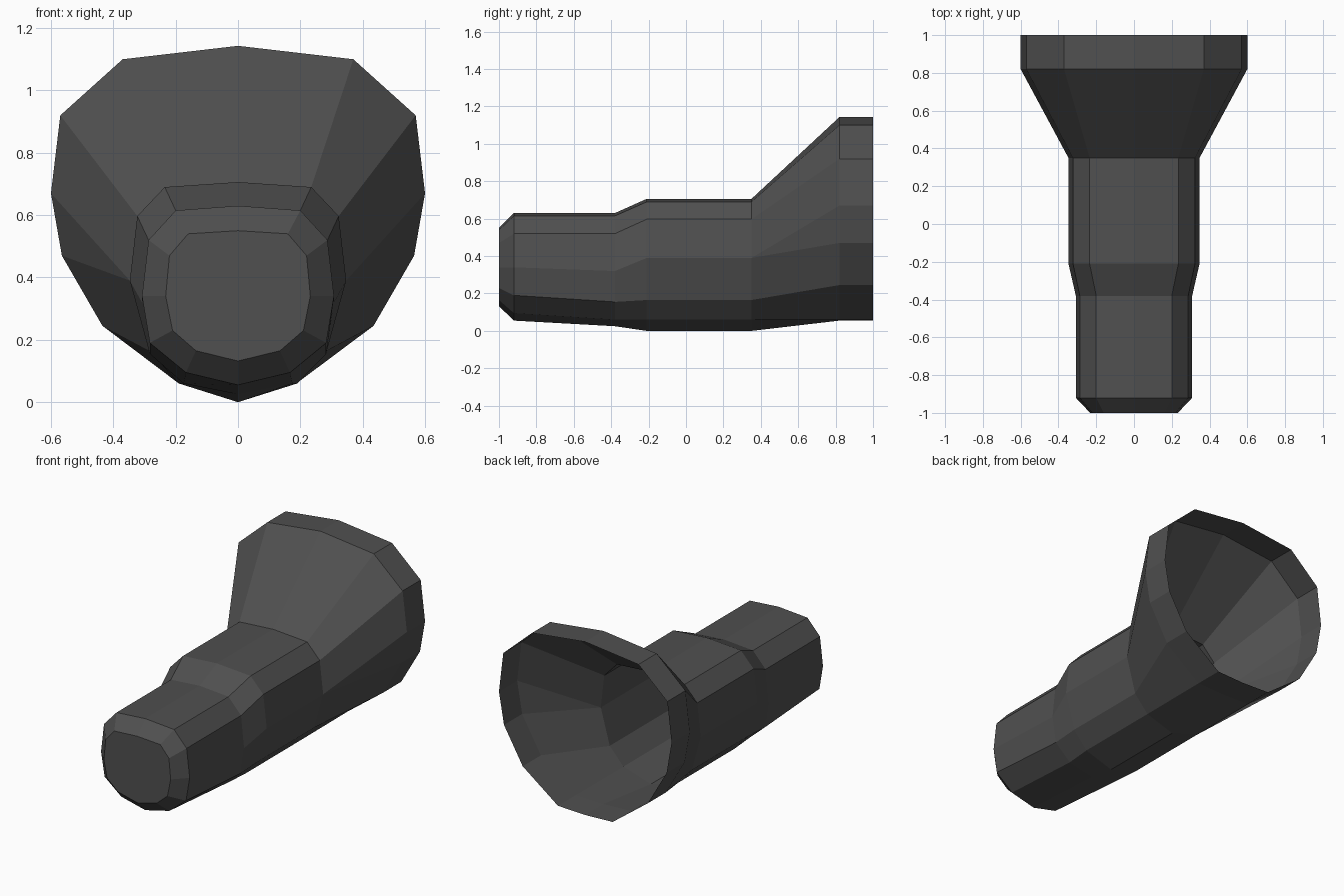
import bpy, bmesh

if "Cube" in bpy.data.objects:
    bpy.data.objects.remove(bpy.data.objects["Cube"])

# Half cross-sections (x, z), listed from top centre to bottom centre
TIP = [(0, .55), (.16, .54), (.22, .47), (.232, .34), (.21, .23), (.135, .165), (0, .132)]
NOSE = [(0, .63), (.2, .615), (.287, .52), (.308, .34), (.283, .19), (.167, .095), (0, .055)]
NECK = [(0, .63), (.2, .615), (.287, .52), (.308, .32), (.283, .155), (.175, .06), (0, .025)]
BODY = [(0, .706), (.235, .69), (.323, .597), (.347, .39), (.285, .165), (.19, .06), (0, 0)]
BELL = [(0, 1.143), (.37, 1.1), (.57, .92), (.6, .67), (.565, .47), (.435, .245), (.19, .062), (0, .055)]

bm = bmesh.new()


def ring(half, y):
    """Mirror a half section into a closed ring of vertices."""
    pts = half + [(-x, z) for x, z in half[-2:0:-1]]
    return [bm.verts.new((x, y, z)) for x, z in pts]


def bridge(a, b):
    n = len(a)
    for i in range(n):
        j = (i + 1) % n
        bm.faces.new((a[i], a[j], b[j], b[i]))


# Stepped barrel with a chamfered, closed tip
rings = [ring(h, y) for h, y in
         [(TIP, -1), (NOSE, -.92), (NECK, -.38), (BODY, -.21), (BODY, .35)]]
bm.faces.new(rings[0])
for a, b in zip(rings, rings[1:]):
    bridge(a, b)

# Flare: the widest barrel point fans out to two bell points on each side
inner, outer = rings[-1], ring(BELL, .82)
fan = [0, 1, 2, 3, 3, 4, 5, 6, 7, 8, 9, 9, 10, 11]
for i in range(14):
    j = (i + 1) % 14
    a, b = inner[fan[i]], inner[fan[j]]
    bm.faces.new((a, outer[j], outer[i]) if a is b else (a, b, outer[j], outer[i]))

# Open straight rim
bridge(outer, ring(BELL, 1))

bmesh.ops.recalc_face_normals(bm, faces=bm.faces[:])
mesh = bpy.data.meshes.new("flared_barrel")
bm.to_mesh(mesh)
bm.free()
mat = bpy.data.materials.new("dark_grey")
mat.diffuse_color = (.08, .08, .08, 1)
mat.use_nodes = True
mat.node_tree.nodes["Principled BSDF"].inputs["Base Color"].default_value = mat.diffuse_color
mesh.materials.append(mat)
obj = bpy.data.objects.new("flared_barrel", mesh)
bpy.context.collection.objects.link(obj)
